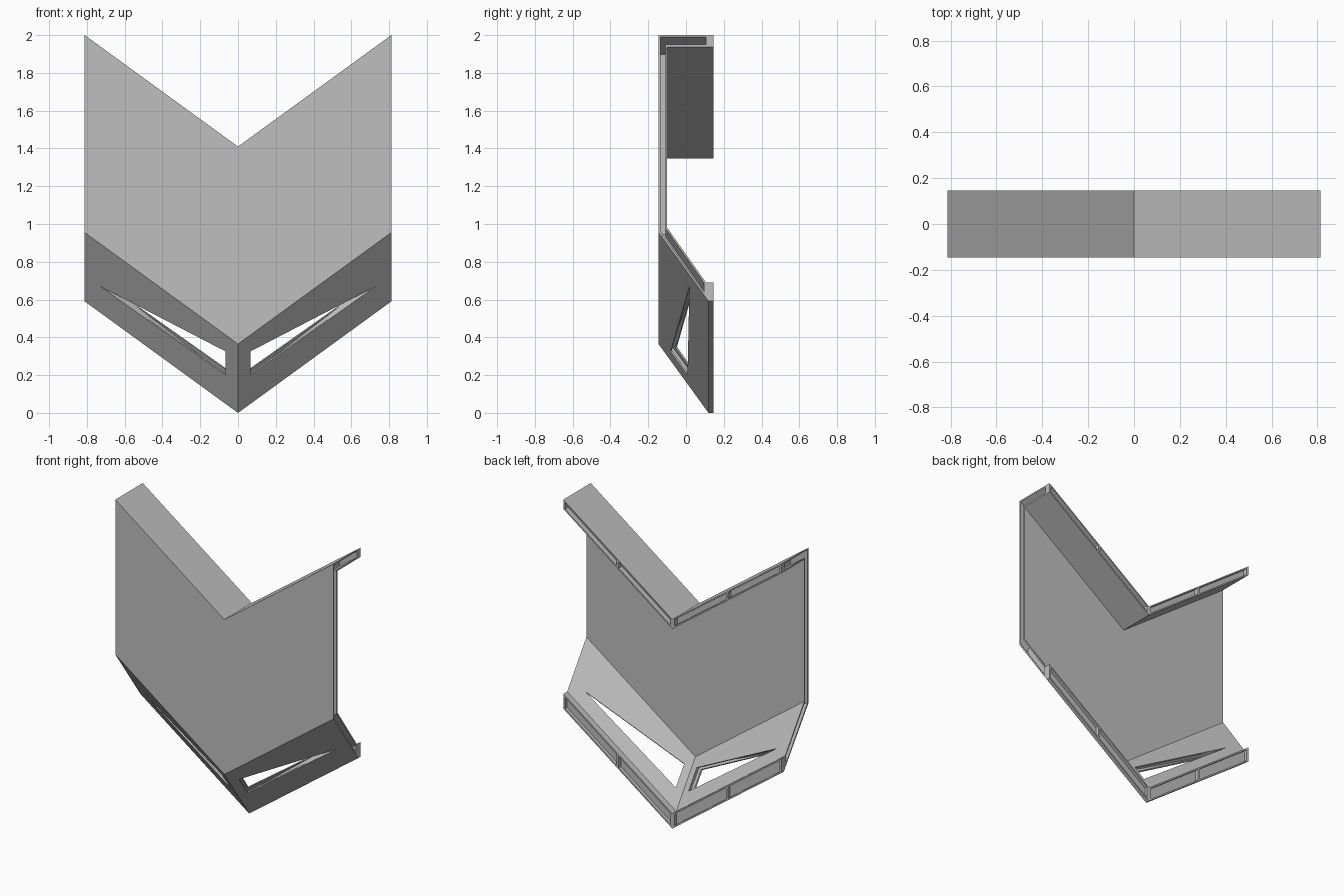
import bpy
import bmesh
from mathutils import Vector

if "Cube" in bpy.data.objects:
    bpy.data.objects.remove(bpy.data.objects["Cube"], do_unlink=True)

SLOPE = 0.727      # rise of the chevron per unit of width
HALF = 0.813       # half width

grey = bpy.data.materials.new("warm_grey")
grey.use_nodes = True
grey.diffuse_color = (0.52, 0.52, 0.52, 1)
grey.node_tree.nodes["Principled BSDF"].inputs["Base Color"].default_value = (0.52, 0.52, 0.52, 1)


def loft(name, ring_a, ring_b):
    """Closed solid between two matching rings of points."""
    bm = bmesh.new()
    a = [bm.verts.new(p) for p in ring_a]
    b = [bm.verts.new(p) for p in ring_b]
    bm.faces.new(a)
    bm.faces.new(b)
    n = len(a)
    for i in range(n):
        j = (i + 1) % n
        bm.faces.new((a[i], a[j], b[j], b[i]))
    bmesh.ops.recalc_face_normals(bm, faces=bm.faces)
    mesh = bpy.data.meshes.new(name)
    bm.to_mesh(mesh)
    bm.free()
    mesh.materials.append(grey)
    obj = bpy.data.objects.new(name, mesh)
    bpy.context.scene.collection.objects.link(obj)
    return obj


def sweep(name, profile, x0, x1):
    """Carry a (y, z) profile along the rising chevron arm."""
    rings = [[(x, y, z + SLOPE * x) for y, z in profile] for x in (x0, x1)]
    return loft(name, *rings)


# Shell: top flange, front wall, sloping lower panel and back lip
shell = sweep("chevron_shell", [
    (0.146, 1.41), (-0.146, 1.41), (-0.146, 0.365), (0.119, 0), (0.146, 0),
    (0.146, 0.10), (0.105, 0.10), (-0.10, 0.39), (-0.10, 1.347), (0.146, 1.347),
], -0.05, HALF)

cutters = []

# Pockets in the open end of the arm
cutters.append(sweep("upper_end_pocket", [
    (0.105, 1.40), (-0.136, 1.40), (-0.136, 0.40),
    (-0.109, 0.40), (-0.109, 1.358), (0.105, 1.358)], HALF - 0.13, 0.9))
cutters.append(sweep("lower_end_pocket", [
    (-0.136, 0.42), (-0.136, 0.37), (0.095, 0.047),
    (0.095, 0.098), (-0.109, 0.387), (-0.109, 0.42)], HALF - 0.06, 0.9))

# Pockets along the back edges, leaving slim ribs between them
for x0, x1 in ((0.015, 0.40), (0.415, 0.80)):
    for y, low, high in ((0.112, 1.358, 1.40), (0.123, 0.012, 0.088)):
        profile = [(y, low), (0.2, low), (0.2, high), (y, high)]
        cutters.append(sweep("back_pocket", profile, x0, x1))

# Window cut square through the sloping panel, with a groove round its edge
run = Vector((1, 0, SLOPE))
fall = Vector((0, 0.265, -0.365))
inward = fall.cross(run).normalized()
if inward.y < 0:
    inward.negate()


def window(name, points, d0, d1):
    ring = []
    for x, z in points:
        y = -0.146 + (0.365 + SLOPE * x - z) * 0.265 / 0.365
        ring.append(Vector((x, y, z)))
    return loft(name, [p + inward * d0 for p in ring], [p + inward * d1 for p in ring])


cutters.append(window("window_cut", [(0.73, 0.67), (0.065, 0.325), (0.065, 0.20)], -0.03, 0.08))
cutters.append(window("window_groove", [(0.69, 0.65), (0.04, 0.335), (0.04, 0.15)], 0.01, 0.037))

for cutter in cutters:
    cutter.hide_render = True
    mod = shell.modifiers.new(cutter.name, 'BOOLEAN')
    mod.operation = 'DIFFERENCE'
    mod.solver = 'EXACT'
    mod.object = cutter

# Mirror the arm about the mitre line
mirror = shell.modifiers.new("mirror", 'MIRROR')
mirror.use_axis[0] = True
mirror.use_bisect_axis[0] = True
mirror.use_clip = True

# Bake the modifiers and drop the cutters
graph = bpy.context.evaluated_depsgraph_get()
graph.update()
baked = bpy.data.meshes.new_from_object(shell.evaluated_get(graph))
shell.modifiers.clear()
shell.data = baked
for cutter in cutters:
    bpy.data.objects.remove(cutter, do_unlink=True)
